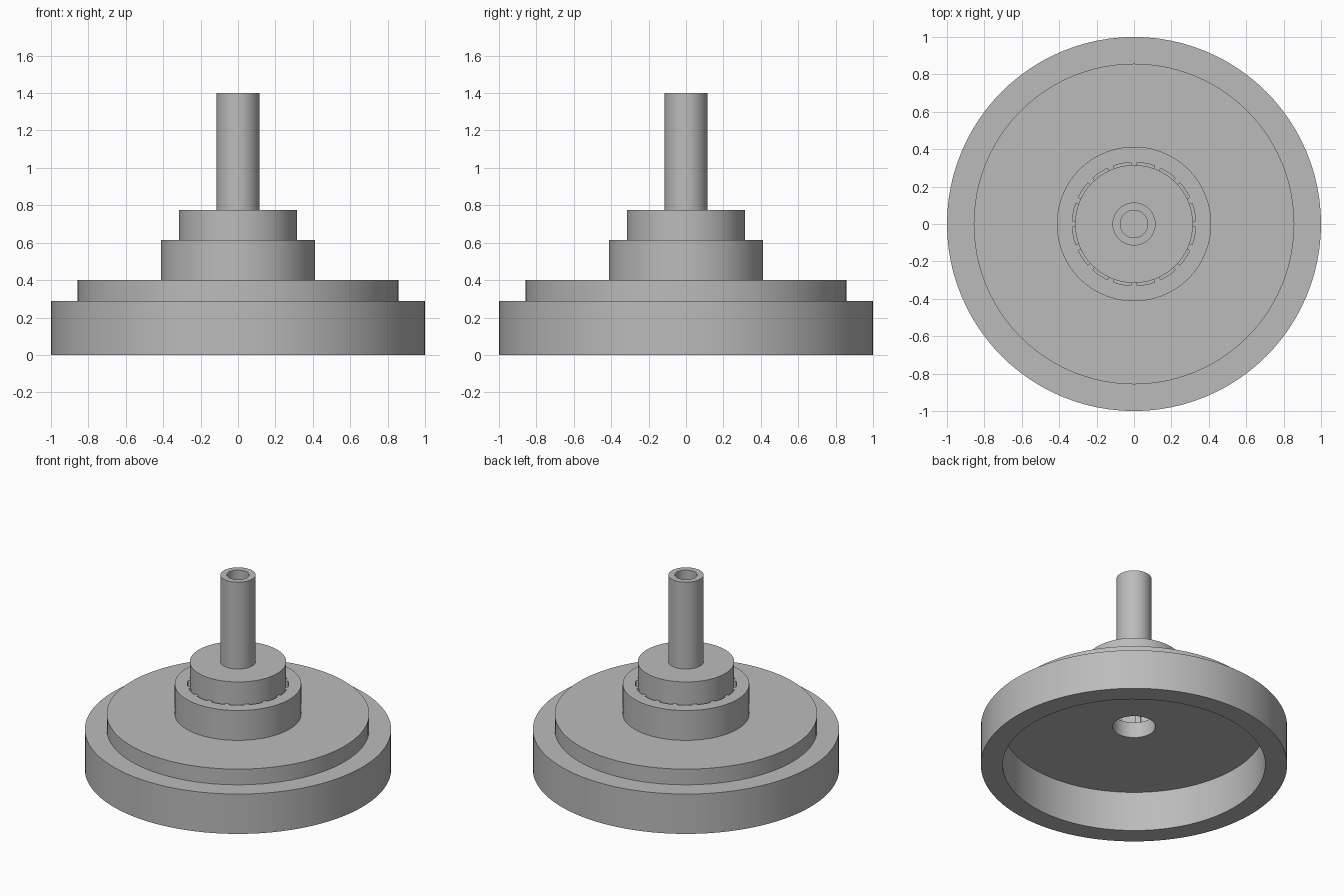
import bpy, bmesh
from math import sin, cos, pi, radians

SEGMENTS = 96
TEETH = 16

if "Cube" in bpy.data.objects:
    bpy.data.objects.remove(bpy.data.objects["Cube"])

grey = bpy.data.materials.new("plain_grey")
grey.use_nodes = True
colour = (0.5, 0.5, 0.5, 1)
grey.diffuse_color = colour
grey.node_tree.nodes["Principled BSDF"].inputs["Base Color"].default_value = colour


def finish(name, bm):
    bmesh.ops.recalc_face_normals(bm, faces=bm.faces)
    mesh = bpy.data.meshes.new(name)
    bm.to_mesh(mesh)
    bm.free()
    mesh.materials.append(grey)
    obj = bpy.data.objects.new(name, mesh)
    bpy.context.collection.objects.link(obj)
    bpy.ops.object.select_all(action="DESELECT")
    obj.select_set(True)
    bpy.context.view_layer.objects.active = obj
    bpy.ops.object.shade_smooth_by_angle(angle=radians(30))
    return obj


def lathe(name, profile):
    """Revolve a closed (radius, height) outline around the z axis."""
    bm = bmesh.new()
    verts = [bm.verts.new((r, 0, z)) for r, z in profile]
    edges = [bm.edges.new((a, b)) for a, b in zip(verts, verts[1:] + verts[:1])]
    bmesh.ops.spin(bm, geom=verts + edges, axis=(0, 0, 1), cent=(0, 0, 0),
                   angle=2 * pi, steps=SEGMENTS, use_merge=True)
    bmesh.ops.remove_doubles(bm, verts=bm.verts, dist=0.0001)
    return finish(name, bm)


def ring(name, inner, outer, bottom, top):
    return lathe(name, [(inner, bottom), (outer, bottom), (outer, top), (inner, top)])


# Hollow base rim and the plate on it with a centre hole
ring("base_rim", 0.857, 1.0, 0.0, 0.287)
ring("base_plate", 0.14, 0.857, 0.287, 0.4)

# Collar with narrow inner teeth
tooth = [(-3, 0.33), (-3, 0.315), (3, 0.315), (3, 0.33), (8.25, 0.33), (14.25, 0.33)]
bm = bmesh.new()
loops = []
for i in range(TEETH):
    start = i * 360 / TEETH
    for j, (offset, r) in enumerate(tooth):
        a = radians(start + offset)
        b = radians(start + (j - 1.5) * 360 / TEETH / len(tooth))
        corners = [(r, a, 0.4), (0.413, b, 0.4), (0.413, b, 0.615), (r, a, 0.615)]
        loops.append([bm.verts.new((q * cos(t), q * sin(t), z)) for q, t, z in corners])
for here, there in zip(loops, loops[1:] + loops[:1]):
    for k in range(4):
        n = (k + 1) % 4
        bm.faces.new((here[k], here[n], there[n], there[k]))
finish("toothed_collar", bm)

# Cap held by the teeth, and the hollow shaft standing on it
lathe("cap", [(0, 0.56), (0.315, 0.56), (0.315, 0.775), (0, 0.775)])
ring("shaft", 0.073, 0.115, 0.775, 1.4)
